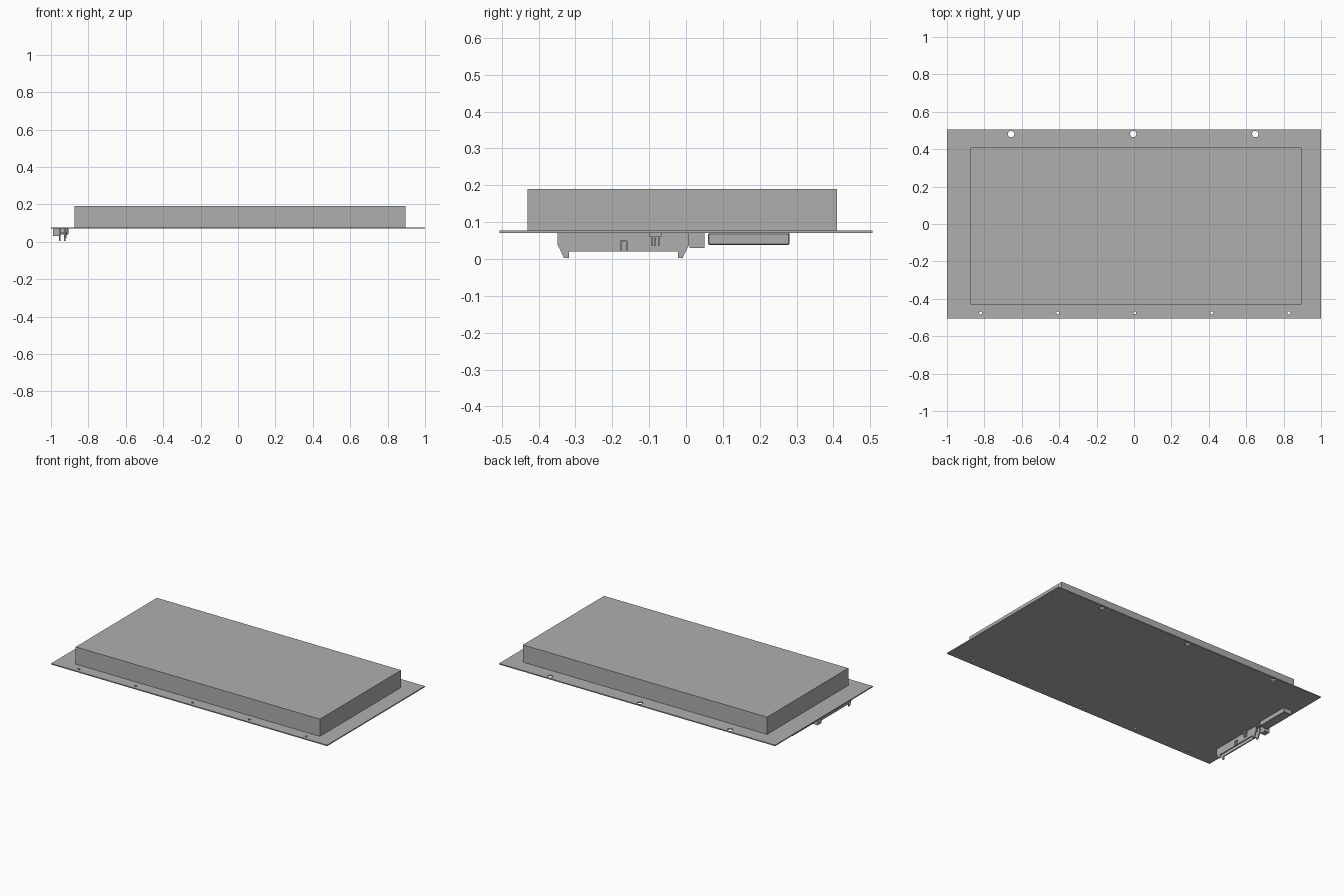
import bpy
import bmesh
from mathutils import Vector

cube = bpy.data.objects.get("Cube")
if cube:
    bpy.data.objects.remove(cube, do_unlink=True)

grey = bpy.data.materials.new("plain grey")
grey.use_nodes = True
colour = (0.43, 0.43, 0.43, 1)
grey.diffuse_color = colour
grey.node_tree.nodes["Principled BSDF"].inputs["Base Color"].default_value = colour


def finish(name, bm):
    bmesh.ops.recalc_face_normals(bm, faces=bm.faces)
    mesh = bpy.data.meshes.new(name)
    bm.to_mesh(mesh)
    bm.free()
    mesh.materials.append(grey)
    obj = bpy.data.objects.new(name, mesh)
    bpy.context.collection.objects.link(obj)
    return obj


def box(name, x, y, z, bevel=0):
    """Box from (low, high) ranges, optionally with softened edges."""
    bm = bmesh.new()
    bmesh.ops.create_cube(bm, size=1)
    lows, highs = Vector((x[0], y[0], z[0])), Vector((x[1], y[1], z[1]))
    for v in bm.verts:
        v.co = Vector([(a + b) / 2 + c * (b - a) for a, b, c in zip(lows, highs, v.co)])
    obj = finish(name, bm)
    if bevel:
        mod = obj.modifiers.new("edge chamfer", 'BEVEL')
        mod.width = bevel
        mod.segments = 1
    return obj


def side_profile(name, points, x0, x1):
    """Extrude a (y, z) outline along x."""
    bm = bmesh.new()
    face = bm.faces.new([bm.verts.new((x0, y, z)) for y, z in points])
    geom = bmesh.ops.extrude_face_region(bm, geom=[face])["geom"]
    for v in geom:
        if isinstance(v, bmesh.types.BMVert):
            v.co.x = x1
    return finish(name, bm)


# Mounting plate and raised housing
plate = box("mounting_plate", (-1, 1), (-0.506, 0.506), (0.07, 0.077))
box("housing", (-0.875, 0.895), (-0.43, 0.41), (0.076, 0.19))

# Fixing holes: three large at the back, five small at the front
bm = bmesh.new()
holes = [(x, 0.481, 0.017) for x in (-0.657, -0.004, 0.648)]
holes += [(0.004 + i * 0.412, -0.475, 0.008) for i in range(-2, 3)]
for x, y, radius in holes:
    made = bmesh.ops.create_cone(bm, cap_ends=True, segments=32, radius1=radius,
                                 radius2=radius, depth=0.1)
    bmesh.ops.translate(bm, verts=made["verts"], vec=(x, y, 0.073))
cutter = finish("hole_cutter", bm)
cutter.hide_render = True
cutter.hide_viewport = True
cutter.display_type = 'WIRE'
cut = plate.modifiers.new("holes", 'BOOLEAN')
cut.operation = 'DIFFERENCE'
cut.solver = 'EXACT'
cut.object = cutter

# Long header: two thin walls with clip legs at the ends
middle = -0.17
half = [(0.178, 0.071), (0.178, 0.038), (0.161, 0.003), (0.148, 0.003), (0.148, 0.02)]
outline = [(middle + y, z) for y, z in half]
outline += [(middle - y, z) for y, z in reversed(half)]
for side, x in (("right", -0.957), ("left", -0.929)):
    side_profile(side + "_header_wall", outline, x, x + 0.007)
box("header_core", (-0.952, -0.926), (-0.33, -0.01), (0.05, 0.071))

# Contact comb and key on the header's inner side
box("contact_bar", (-0.922, -0.912), (-0.1, -0.067), (0.061, 0.071))
for i in range(3):
    y = -0.092 + i * 0.009
    box("contact_%d" % (i + 1), (-0.922, -0.915), (y - 0.002, y + 0.002), (0.035, 0.062))
for i, y in enumerate((-0.177, -0.161)):
    box("key_rib_%d" % (i + 1), (-0.922, -0.917), (y - 0.002, y + 0.002), (0.02, 0.05))
box("key_bridge", (-0.922, -0.917), (-0.179, -0.159), (0.046, 0.05))

# Small socket and low rectangular connector
box("small_socket", (-0.99, -0.955), (0.01, 0.05), (0.03, 0.071))
box("low_connector", (-0.967, -0.907), (0.06, 0.281), (0.038, 0.071), 0.003)
